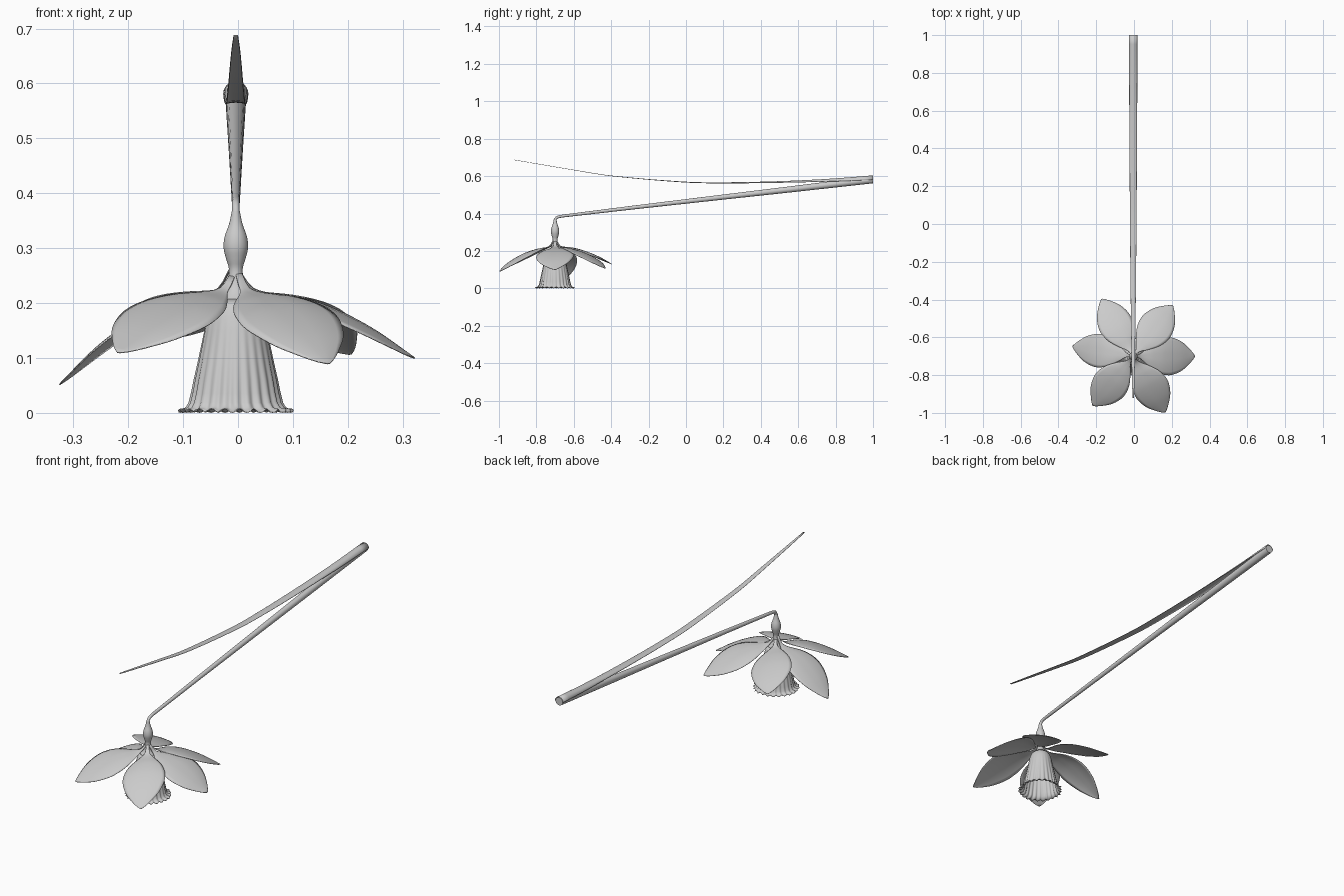
import bpy, math
from mathutils import Vector

if "Cube" in bpy.data.objects:
    bpy.data.objects.remove(bpy.data.objects["Cube"])

CX, CY = -0.004, -0.70        # flower axis


def interp(keys, t):
    """Smooth curve through (t, value) keys (ascending t)."""
    n = len(keys)

    def slope(i):
        a, b = keys[max(i - 1, 0)], keys[min(i + 1, n - 1)]
        return (b[1] - a[1]) / (b[0] - a[0])
    t = min(max(t, keys[0][0]), keys[-1][0])
    i = 0
    while i < n - 2 and t > keys[i + 1][0]:
        i += 1
    (t0, v0), (t1, v1) = keys[i], keys[i + 1]
    h = t1 - t0
    u = (t - t0) / h
    return ((2*u**3 - 3*u*u + 1) * v0 + (u**3 - 2*u*u + u) * h * slope(i)
            + (3*u*u - 2*u**3) * v1 + (u**3 - u*u) * h * slope(i + 1))


def grid_object(name, rows, closed=False, caps=False, thickness=0):
    """Skin rows of points into a smooth surface."""
    n = len(rows[0])
    verts = [p for row in rows for p in row]
    faces = []
    for r in range(len(rows) - 1):
        for c in range(n if closed else n - 1):
            d = (c + 1) % n
            faces.append((r*n + c, r*n + d, (r+1)*n + d, (r+1)*n + c))
    if caps:
        faces.append(tuple(range(n))[::-1])
        faces.append(tuple(range((len(rows) - 1) * n, len(rows) * n)))
    me = bpy.data.meshes.new(name)
    me.from_pydata(verts, [], faces)
    ob = bpy.data.objects.new(name, me)
    bpy.context.collection.objects.link(ob)
    if thickness:
        mod = ob.modifiers.new("thickness", 'SOLIDIFY')
        mod.thickness, mod.offset = thickness, 0
    bpy.ops.object.select_all(action='DESELECT')
    ob.select_set(True)
    bpy.context.view_layer.objects.active = ob
    bpy.ops.object.shade_smooth_by_angle(angle=math.radians(50))
    return ob


# Stem: tapered tube that bends down into the flower
path = [Vector((CX, y, z)) for y, z in
        [(CY, .345), (CY, .36), (-.698, .37), (-.692, .378), (-.68, .383),
         (-.66, .3865), (-.3, .43), (.2, .488), (.6, .534), (1, .581)]]
radii = [.009, .0075, .007, .007, .0072, .0075, .010, .0135, .0165, .0195]
rows = []
for i, p in enumerate(path):
    d = (path[min(i + 1, len(path) - 1)] - path[max(i - 1, 0)]).normalized()
    if i == len(path) - 1:
        d = Vector((0, 1, 0))
    side = Vector((1, 0, 0))
    up = side.cross(d)
    rows.append([p + radii[i] * (math.cos(a) * side + math.sin(a) * up)
                 for a in (2 * math.pi * k / 24 for k in range(24))])
grid_object("stem", rows, closed=True, caps=True)

# Ovary and neck: lathe profile keyed by height
neck = [(.205, .036), (.218, .024), (.235, .016), (.262, .0125), (.28, .0175),
        (.30, .0222), (.32, .0205), (.345, .012), (.368, .0072)]
rows = []
for i in range(33):
    z = .205 + (.368 - .205) * i / 32
    r = interp(neck, z)
    rows.append([(CX + r * math.cos(2*math.pi*k/32),
                  CY + r * math.sin(2*math.pi*k/32), z) for k in range(32)])
grid_object("ovary", rows, closed=True)

# Trumpet: ribbed lathe with ruffled, flared rim
SEG, LOBES = 192, 24
profile = [(.207, .034, 0), (.195, .044, 0), (.175, .051, 0), (.15, .056, .0003),
           (.12, .062, .0006), (.09, .068, .001), (.06, .0745, .0014),
           (.035, .079, .002), (.018, .083, .0025), (.009, .088, .003),
           (.005, .095, .0035), (.004, .101, .004)]
rows = []
for z, r, amp in profile:
    row = []
    for k in range(SEG):
        a = 2 * math.pi * k / SEG
        wave = math.cos(LOBES * a) + .3 * math.sin(7 * a)
        rr = r + amp * wave
        lift = .003 * math.sin(LOBES * a) * max(0, (r - .083) / .018)
        row.append((CX + rr * math.cos(a), CY + rr * math.sin(a), z + lift))
    rows.append(row)
grid_object("trumpet", rows, closed=True, thickness=.002)

# Petals: tip position, half width, roll (+ lifts the counter-clockwise edge)
petals = [
    ("right", (.322, -.70, .10), .100, .08),
    ("back_right", (.205, -.432, .107), .092, -.12),
    ("back_left", (-.172, -.397, .13), .090, .18),
    ("left", (-.325, -.648, .052), .088, .0),
    ("front_left", (-.218, -.962, .11), .095, -.15),
    ("front_right", (.165, -.997, .09), .095, .12),
]
width = [(0, .07), (.08, .13), (.2, .46), (.35, .82), (.5, .99), (.62, .98),
         (.78, .76), (.9, .42), (.97, .17), (1, .03)]
drop = [(0, -.20), (.05, -.03), (.12, .05), (.3, .12), (.5, .27),
        (.75, .58), (1, 1)]
for name, tip, half, roll in petals:
    flat = Vector((tip[0] - CX, tip[1] - CY, 0))
    out = flat.normalized()
    across = Vector((-out.y, out.x, 0))
    rows = []
    for i in range(33):
        t = i / 32
        s = .012 + (flat.length - .012) * t
        z = .226 - (.226 - tip[2]) * interp(drop, t)
        w = half * interp(width, t)
        row = []
        for j in range(13):
            v = j / 6 - 1
            # gentle midrib fold plus drooping edges
            dz = roll * v * w - .16 * w * v * v + .003 * abs(v) * math.sin(math.pi * t)
            row.append(Vector((CX, CY, z + dz)) + out * s + across * v * w)
        rows.append(row)
    grid_object("petal_" + name, rows, thickness=.002)

# Leaf: long blade wrapping the stem at its base
spine = [(-.92, .687), (-.6, .633), (-.4, .602), (0, .569), (.2, .566),
         (.4, .569), (.6, .576), (.8, .587), (1, .603)]
half_w = [(-.92, .004), (-.75, .008), (-.4, .013), (0, .0165), (.5, .0195), (1, .022)]
arch = [(-.92, 0), (-.4, .001), (0, .003), (.4, .006), (.7, .012), (1, .022)]
rows = []
for i in range(41):
    y = -.92 + 1.92 * i / 40
    z, w, h = interp(spine, y), interp(half_w, y), interp(arch, y)
    rows.append([(CX + w * math.sin(a), y, z - h * (1 - math.cos(a)))
                 for a in (math.pi / 2 * (j / 6 - 1) for j in range(13))])
grid_object("leaf", rows, thickness=.002)
